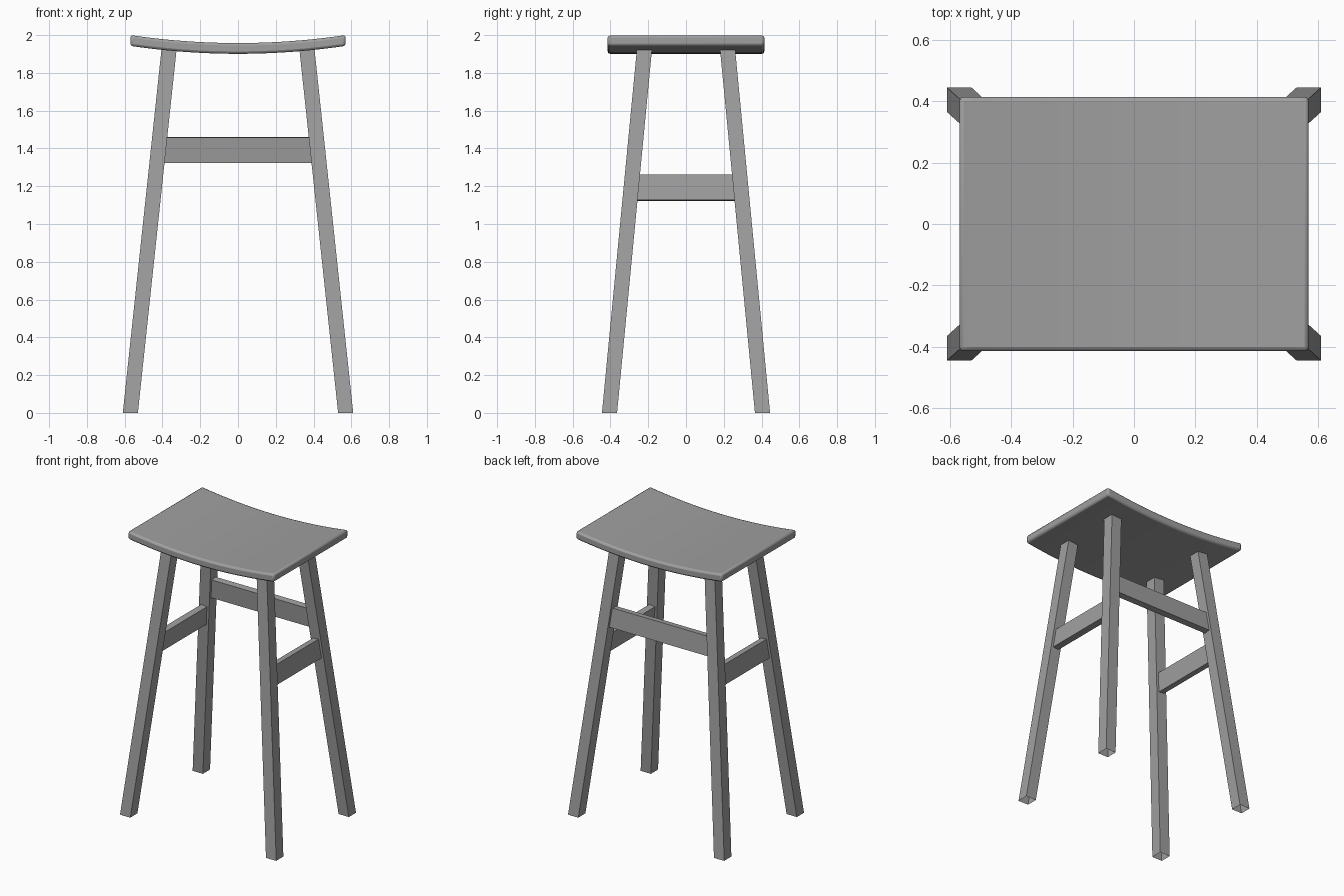
import bpy, bmesh
from mathutils import Vector

cube = bpy.data.objects.get("Cube")
if cube:
    bpy.data.objects.remove(cube)

grey = bpy.data.materials.new("grey_wood")
grey.use_nodes = True
colour = (0.35, 0.35, 0.35, 1)
grey.diffuse_color = colour
grey.node_tree.nodes["Principled BSDF"].inputs["Base Color"].default_value = colour

LEG_TOP = 1.925
HALF = 0.04


def make(name, verts, faces):
    mesh = bpy.data.meshes.new(name)
    bm = bmesh.new()
    vs = [bm.verts.new(v) for v in verts]
    for f in faces:
        bm.faces.new([vs[i] for i in f])
    bmesh.ops.recalc_face_normals(bm, faces=bm.faces)
    bm.to_mesh(mesh)
    bm.free()
    mesh.materials.append(grey)
    obj = bpy.data.objects.new(name, mesh)
    bpy.context.collection.objects.link(obj)
    return obj


def leg_centre(sx, sy, z):
    t = z / LEG_TOP
    return Vector((sx * (0.57 - 0.205 * t), sy * (0.405 - 0.185 * t), z))


SIDES = [(i, (i + 1) % 4, (i + 1) % 4 + 4, i + 4) for i in range(4)]
CORNERS = [(-1, -1), (1, -1), (1, 1), (-1, 1)]


# Splayed square legs, open at the feet
def leg(name, sx, sy):
    verts = [leg_centre(sx, sy, z) + Vector((a * HALF, b * HALF, 0))
             for z in (0, LEG_TOP) for a, b in CORNERS]
    make(name, verts, SIDES + [(4, 5, 6, 7)])


for fore, sy in (("front", -1), ("back", 1)):
    for side, sx in (("left", 1), ("right", -1)):
        leg(f"{fore}_{side}_leg", sx, sy)


# Flat rails leaning with the legs, ends cut along the leg faces
def rail(name, a, b, z, height=0.135, thick=0.045):
    start, end = leg_centre(*a, z), leg_centre(*b, z)
    along = (end - start).normalized()
    up = leg_centre(*a, z + 1) - start
    up = (up - along * up.dot(along)).normalized()
    out = along.cross(up)
    verts = []
    for u in (-1, 1):
        for p, o in ((a, -1), (b, -1), (b, 1), (a, 1)):
            zz = z + u * height / 2
            inward = along if p == a else -along
            foot = leg_centre(*p, zz) + inward * (HALF - 0.005)
            base = start + up * (u * height / 2) + out * (o * thick / 2)
            verts.append(base + along * (foot - base).dot(along))
    make(name, verts, SIDES + [(0, 1, 2, 3), (4, 5, 6, 7)])


rail("back_rail", (-1, 1), (1, 1), 1.392)
rail("left_rail", (1, -1), (1, 1), 1.192)
rail("right_rail", (-1, -1), (-1, 1), 1.192)

# Curved seat panel with softened edges
W, D, N, THICK = 0.57, 0.415, 24, 0.057
verts, faces = [], []
for i in range(N + 1):
    x = W * (2 * i / N - 1)
    top = 1.958 + 0.042 * (x / W) ** 2
    verts += [(x, -D, top - THICK), (x, D, top - THICK), (x, D, top), (x, -D, top)]
for i in range(N):
    faces += [tuple(4 * i + k for k in side) for side in SIDES]
faces += [(0, 1, 2, 3), tuple(4 * N + k for k in range(4))]
seat = make("seat", verts, faces)
bevel = seat.modifiers.new("soft_edges", "BEVEL")
bevel.width = 0.013
bevel.segments = 2
bevel.limit_method = "ANGLE"
bevel.angle_limit = 0.7

bpy.ops.object.select_all(action="DESELECT")
seat.select_set(True)
bpy.context.view_layer.objects.active = seat
bpy.ops.object.shade_smooth_by_angle(angle=0.85)
